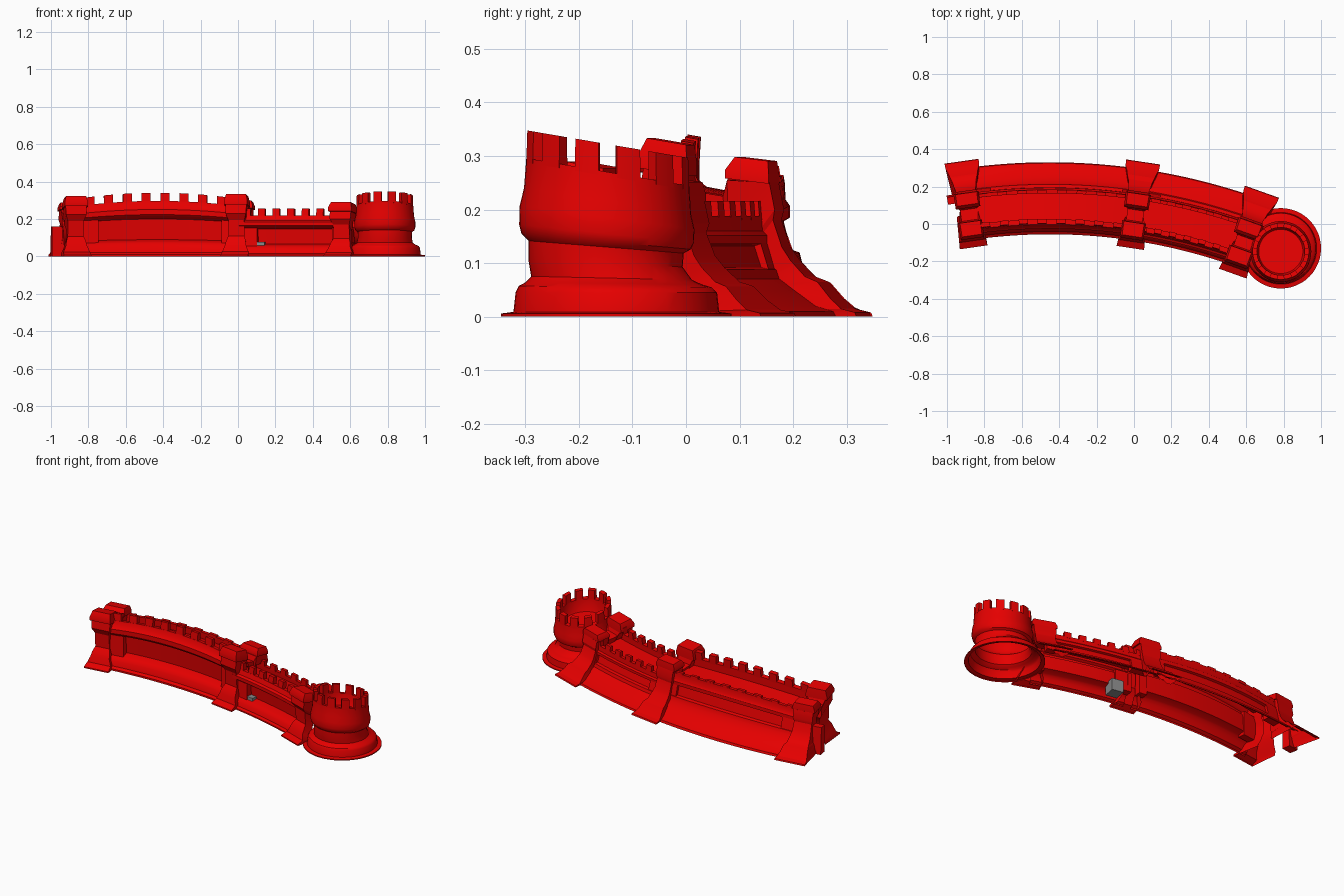
import bpy, bmesh, math

if "Cube" in bpy.data.objects:
    bpy.data.objects.remove(bpy.data.objects["Cube"])

R, CX, CY = 3.15, -0.45, 0.14 - 3.15      # arc the wall follows


def mat(name, c):
    m = bpy.data.materials.new(name)
    m.diffuse_color = (*c, 1)
    m.use_nodes = True
    m.node_tree.nodes["Principled BSDF"].inputs["Base Color"].default_value = m.diffuse_color
    return m


RED = mat("red", (0.79, 0.0, 0.0))
GREY = mat("grey", (0.25, 0.25, 0.25))


def finish(name, bm, material=RED, angle=35):
    bmesh.ops.remove_doubles(bm, verts=bm.verts, dist=1e-5)
    bmesh.ops.recalc_face_normals(bm, faces=bm.faces)
    me = bpy.data.meshes.new(name)
    bm.to_mesh(me)
    bm.free()
    me.materials.append(material)
    ob = bpy.data.objects.new(name, me)
    bpy.context.collection.objects.link(ob)
    bpy.ops.object.select_all(action='DESELECT')
    ob.select_set(True)
    bpy.context.view_layer.objects.active = ob
    bpy.ops.object.shade_smooth_by_angle(angle=math.radians(angle))
    return ob


def on_arc(x, v, z):
    """x along the arc, v outward from its centre line (back is +)."""
    t = math.asin((x - CX) / R)
    return (CX + (R + v) * math.sin(t), CY + (R + v) * math.cos(t), z)


def sweep(bm, prof, x0, x1, n=1, lift=lambda x: 0.0, solid=False):
    """Sweep a (v, z) profile along the arc."""
    rows = []
    for i in range(n + 1):
        x = x0 + (x1 - x0) * i / n
        rows.append([bm.verts.new(on_arc(x, v, z * (1 + lift(x)))) for v, z in prof])
    m = len(prof)
    for a, b in zip(rows, rows[1:]):
        for j in range(m if solid else m - 1):
            k = (j + 1) % m
            bm.faces.new((a[j], a[k], b[k], b[j]))
    if solid:
        bm.faces.new(rows[0])
        bm.faces.new(rows[-1])


# Wall section from back skirt, over the walkway, to front skirt
WALL = [(.19, 0), (.185, .012), (.15, .025), (.11, .06), (.078, .088), (.072, .11),
        (.055, .115), (.042, .165), (.054, .17), (.054, .19), (.046, .2), (.044, .235),
        (.024, .235), (.026, .2), (-.115, .225), (-.115, .268), (-.142, .272),
        (-.152, .24), (-.165, .23), (-.165, .205), (-.15, .19), (-.122, .183),
        (-.114, .082), (-.15, .072), (-.158, .066), (-.172, .05), (-.18, .02),
        (-.195, .01), (-.195, 0)]


def arch(x):
    return 0.09 * max(0, 1 - ((x + .43) / .42) ** 2)


def flat(x):
    return 0.0


def wall(name, x0, x1, k, lift, count, h, back):
    bm = bmesh.new()
    sweep(bm, [(v, z * k) for v, z in WALL], x0, x1, 20, lift)
    finish(name, bm)
    # panel end frames, front and back
    bm = bmesh.new()
    for a, b in ((x0, x0 + .1), (x1 - .05, x1)):
        sweep(bm, [(-.11, .06 * k), (-.152, .06 * k), (-.147, .2 * k), (-.11, .2 * k)], a, b, 3, lift, True)
        sweep(bm, [(.03, .09 * k), (.074, .09 * k), (.052, .18 * k), (.03, .18 * k)], a, b, 3, lift, True)
    finish(name + "_frames", bm)
    # battlements
    bm = bmesh.new()
    pitch = (x1 - x0) / count
    for i in range(count):
        c = x0 + pitch * (i + .5)
        a, b = c - pitch * .24, c + pitch * .24
        f, r = .26 * k, .225 * k
        sweep(bm, [(-.115, f), (-.142, f), (-.136, .27 * k + h), (-.112, .266 * k + h)], a, b, 2, lift, True)
        sweep(bm, [(.045, r), (.024, r), (.024, r + back), (.042, r + back)], a, b, 2, lift, True)
    finish(name + "_battlements", bm)


wall("long_wall", -.86, -.02, 1.0, arch, 8, .042, .018)
wall("short_wall", .03, .6, .8, flat, 7, .04, .036)

# Buttress section: v, z, half width
BUTT = [(.23, 0, .085), (.227, .008, .085), (.2, .015, .084), (.178, .035, .076),
        (.153, .065, .07), (.128, .075, .062), (.1, .105, .058), (.083, .13, .054),
        (.066, .18, .052), (.07, .2, .058), (.06, .25, .058), (-.02, .255, .058),
        (-.03, .225, .045), (-.09, .235, .045), (-.1, .27, .058), (-.178, .28, .06),
        (-.185, .23, .058), (-.165, .195, .045), (-.16, .11, .045), (-.178, .085, .055),
        (-.19, .06, .06), (-.2, .025, .075), (-.235, .008, .08), (-.235, 0, .08)]


def cap(bm, x, v0, v1, z0, z1, w, lean):
    """Block with a tapered top, leaning backward."""
    def ring(a, b, hw, z):
        pts = [(-hw, a), (hw, a), (hw, b), (-hw, b)]
        return [bm.verts.new(on_arc(x + p, v, z - (v - v0) * lean)) for p, v in pts]
    zm = z0 + (z1 - z0) * .4
    rs = [ring(v0, v1, w, z0), ring(v0, v1, w, zm), ring(v0 + .016, v1 - .003, w * .85, z1)]
    for a, b in zip(rs, rs[1:]):
        for j in range(4):
            k = (j + 1) % 4
            bm.faces.new((a[j], a[k], b[k], b[j]))
    bm.faces.new(rs[0])
    bm.faces.new(rs[-1])


for name, x, k, gap in (("left", -.89, .97, .22), ("middle", .015, 1.0, .62), ("right", .607, .87, .62)):
    bm = bmesh.new()
    sides, inner = [], []
    for s in (-1, 1):
        sides.append([bm.verts.new(on_arc(x + s * w, v, z * k)) for v, z, w in BUTT])
        inner.append([bm.verts.new(on_arc(x + s * w * .85, -.02 + (v + .02) * gap, z * k * .78))
                      for v, z, w in BUTT])
    for j in range(len(BUTT) - 1):
        bm.faces.new((sides[0][j], sides[0][j + 1], sides[1][j + 1], sides[1][j]))
        # hollow side rims
        for o, i in zip(sides, inner):
            bm.faces.new((o[j], o[j + 1], i[j + 1], i[j]))
    finish(name + "_buttress", bm, angle=25)
    bm = bmesh.new()
    cap(bm, x, -.188, -.095, .278 * k, .336 * k, .066, .17)
    cap(bm, x, -.022, .06, .258 * k, .3 * k, .066, .12)
    finish(name + "_buttress_caps", bm)

# Low stub at the open left end
bm = bmesh.new()
sweep(bm, [(.01, 0), (.06, 0), (.05, .16), (.01, .16)], -.992, -.93, 1, flat, True)
finish("end_stub", bm)

# Round tower, its upper part tipped backward
TX, SEG = .785, 48


def on_tower(r, a, z):
    shift = min(1, max(0, (z - .05) / .05))
    tilt = min(1, max(0, (z - .05) / .17))
    y = r * math.sin(a)
    cy = -.13 - .022 * shift + .006 * tilt
    return (TX + r * math.cos(a), cy + y, z - .17 * tilt * y)


TOWER = [(.215, 0), (.215, .006), (.192, .009), (.188, .045), (.18, .056), (.165, .062),
         (.15, .072), (.144, .1), (.145, .13), (.158, .14), (.163, .155), (.163, .185),
         (.156, .215), (.152, .27), (.127, .27), (.121, .205), (.118, .2)]
bm = bmesh.new()
rings = [[bm.verts.new(on_tower(r, 2 * math.pi * i / SEG, z)) for i in range(SEG)] for r, z in TOWER]
for a, b in zip(rings, rings[1:]):
    for i in range(SEG):
        j = (i + 1) % SEG
        bm.faces.new((a[i], a[j], b[j], b[i]))
bm.faces.new(rings[-1])
finish("tower", bm)

# Tower battlements
bm = bmesh.new()
N = 12
for i in range(N):
    c = 2 * math.pi * (i + .5) / N
    sec = [(.127, .262), (.153, .262), (.151, .322), (.128, .322)]
    cols = [[bm.verts.new(on_tower(r, c + d * .15, z)) for r, z in sec] for d in (-1, 0, 1)]
    for a, b in zip(cols, cols[1:]):
        for j in range(4):
            k = (j + 1) % 4
            bm.faces.new((a[j], a[k], b[k], b[j]))
    bm.faces.new(cols[0])
    bm.faces.new(cols[-1])
finish("tower_battlements", bm)

# Small grey block standing on the front ledge
bm = bmesh.new()
sweep(bm, [(-.147, .008), (-.075, .008), (-.075, .077), (-.147, .077)], .1, .17, 1, flat, True)
finish("grey_block", bm, GREY)
